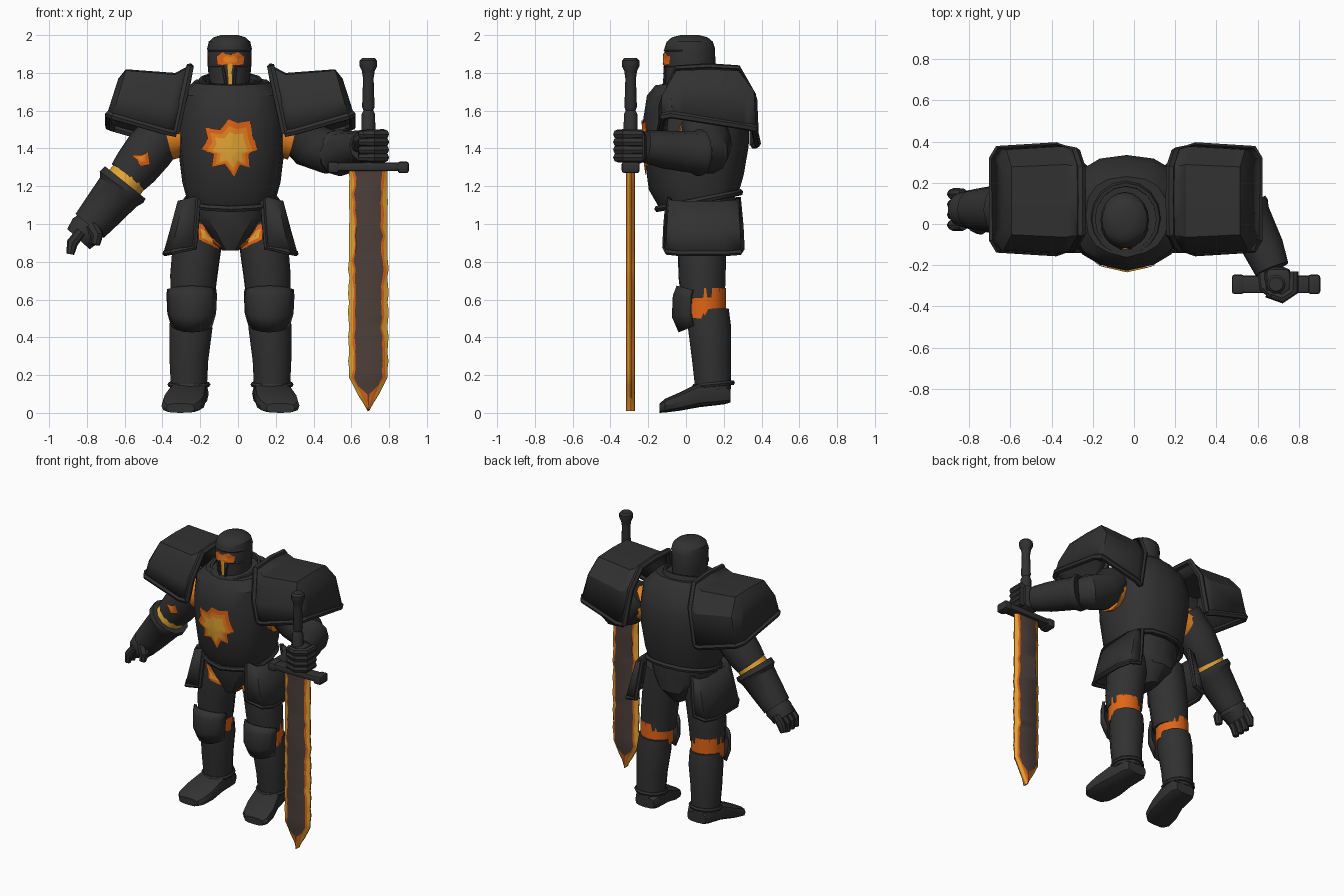
import bpy, bmesh, math, random
from mathutils import Vector, Matrix
from mathutils.bvhtree import BVHTree

random.seed(4)
if bpy.data.objects.get("Cube"):
    bpy.data.objects.remove(bpy.data.objects["Cube"])
CX = -0.04          # symmetry plane of the body
made = []


def material(name, rgb):
    m = bpy.data.materials.new(name)
    m.use_nodes = True
    m.diffuse_color = (*rgb, 1)
    bsdf = m.node_tree.nodes["Principled BSDF"]
    bsdf.inputs["Base Color"].default_value = (*rgb, 1)
    bsdf.inputs["Roughness"].default_value = 0.7
    return m


IRON = material("charcoal iron", (0.031, 0.031, 0.031))
STEEL = material("brown steel", (0.075, 0.05, 0.042))
ORANGE = material("ember orange", (0.75, 0.13, 0.008))
AMBER = material("amber", (0.8, 0.23, 0.015))
GOLD = material("molten gold", (0.78, 0.38, 0.035))


def add(name, bm, mats, normals=True):
    if normals:
        bmesh.ops.recalc_face_normals(bm, faces=bm.faces)
    me = bpy.data.meshes.new(name)
    bm.to_mesh(me)
    bm.free()
    for m in mats:
        me.materials.append(m)
    ob = bpy.data.objects.new(name, me)
    bpy.context.collection.objects.link(ob)
    made.append(ob)
    return ob


def loft(name, rings, mats=(IRON,), closed=True, caps=True, paint=None, thick=0):
    """Skin a list of equal point rings; open strips get a thickness."""
    bm = bmesh.new()
    vs = [[bm.verts.new(p) for p in r] for r in rings]
    n = len(vs[0])
    for a, b in zip(vs, vs[1:]):
        for i in range(n if closed else n - 1):
            j = (i + 1) % n
            f = bm.faces.new((a[i], a[j], b[j], b[i]))
            f.material_index = paint(i) if paint else 0
    if caps:
        bm.faces.new(vs[0])
        bm.faces.new(vs[-1])
    ob = add(name, bm, mats)
    if thick:
        mod = ob.modifiers.new("thickness", "SOLIDIFY")
        mod.thickness, mod.offset = thick, 0
    return ob


def oval(cx, cy, z, rx, ry, n=16, p=1.0, tilt=0.0, keel=0.0):
    pts = []
    for i in range(n):
        a = math.tau * i / n
        c, s = math.cos(a), math.sin(a)
        x = math.copysign(abs(c) ** p, c) * rx
        y = math.copysign(abs(s) ** p, s) * ry
        if i == n * 3 // 4:
            y -= keel
        pts.append(Vector((cx + x, cy + y, z + tilt * y)))
    return pts


def limb(name, path, mat=IRON, n=12):
    """Tapered tube through (x, y, z, radius) stations."""
    pts = [Vector(p[:3]) for p in path]
    rings, q, last = [], None, None
    for i, p in enumerate(pts):
        t = (pts[min(i + 1, len(pts) - 1)] - pts[max(i - 1, 0)]).normalized()
        q = t.to_track_quat("Z", "Y") if q is None else last.rotation_difference(t) @ q
        last = t
        rings.append([p + q @ v for v in oval(0, 0, 0, path[i][3], path[i][3], n)])
    return loft(name, rings, (mat,))


def trim(name, pts, r, cyclic=False, mat=IRON):
    """Rolled edge along a path."""
    cu = bpy.data.curves.new(name, "CURVE")
    cu.dimensions, cu.bevel_depth, cu.bevel_resolution, cu.use_fill_caps = "3D", r, 1, True
    sp = cu.splines.new("POLY")
    sp.points.add(len(pts) - 1)
    for s, p in zip(sp.points, pts):
        s.co = (*p, 1)
    sp.use_cyclic_u = cyclic
    tmp = bpy.data.objects.new(name + " path", cu)
    bpy.context.collection.objects.link(tmp)
    bpy.context.view_layer.update()
    me = bpy.data.meshes.new_from_object(tmp.evaluated_get(bpy.context.evaluated_depsgraph_get()))
    bpy.data.objects.remove(tmp)
    me.materials.clear()
    me.materials.append(mat)
    ob = bpy.data.objects.new(name, me)
    bpy.context.collection.objects.link(ob)
    made.append(ob)


def block(name, loc, size, bevel=0.015):
    bm = bmesh.new()
    bmesh.ops.create_cube(bm, size=1, matrix=Matrix.Translation(loc) @ Matrix.Diagonal((*size, 1)))
    bmesh.ops.bevel(bm, geom=bm.edges[:], offset=bevel, segments=2, affect="EDGES", profile=0.5)
    add(name, bm, (IRON,))


def decal(name, targets, centre, outline, bands):
    """Thin glowing patch laid on the front of the target parts."""
    trees = [BVHTree.FromPolygons([v.co for v in t.data.vertices],
                                  [p.vertices[:] for p in t.data.polygons]) for t in targets]

    def drop(x, z):
        hits = [t.ray_cast(Vector((x, -2, z)), Vector((0, 1, 0)))[0] for t in trees]
        ys = [h.y for h in hits if h]
        return (x, (min(ys) if ys else 0) - 0.008, z)
    c, o = Vector(centre), [Vector(p) for p in outline]
    dense = [a.lerp(b, k / 3) for a, b in zip(o, o[1:] + o[:1]) for k in range(3)]
    bm = bmesh.new()
    mid = bm.verts.new(drop(*c))
    prev, n = None, len(dense)
    for k, (f, _) in enumerate(bands):
        ring = [bm.verts.new(drop(*c.lerp(p, f))) for p in dense]
        for i in range(n):
            j = (i + 1) % n
            quad = (mid, ring[i], ring[j]) if prev is None else (prev[i], ring[i], ring[j], prev[j])
            bm.faces.new(quad).material_index = k
        prev = ring
    add(name, bm, [m for _, m in bands], normals=False)


# Torso, waist hem, pelvis
torso = loft("breastplate", [oval(CX + 0.005, cy, z, rx, ry, 16, 0.82, t, 0.012) for z, cy, rx, ry, t in (
    (1.13, 0.075, 0.235, 0.205, 0.2), (1.22, 0.06, 0.26, 0.245, 0.15), (1.4, 0.06, 0.282, 0.272, 0.05),
    (1.55, 0.06, 0.288, 0.275, 0), (1.68, 0.055, 0.275, 0.25, 0), (1.755, 0.04, 0.2, 0.19, 0.1))])
trim("waist_hem", oval(CX + 0.005, 0.075, 1.125, 0.24, 0.21, 16, 0.82, 0.2, 0.015), 0.018, True)
pelvis = loft("pelvis", [oval(CX, cy, z, rx, ry, 12, 0.85) for z, cy, rx, ry in (
    (1.16, 0.07, 0.21, 0.19), (1.04, 0.075, 0.21, 0.185), (0.96, 0.08, 0.14, 0.18), (0.86, 0.06, 0.045, 0.12))])

# Collar, neck and the glow between them
loft("collar", [oval(CX, 0.025, z, rx, ry, 16, 1, 0.2, 0.015) for z, rx, ry in (
    (1.68, 0.19, 0.2), (1.77, 0.165, 0.175), (1.77, 0.148, 0.158), (1.68, 0.148, 0.155))], caps=False)
loft("neck_glow", [oval(CX, 0.025, z, 0.15, 0.157, 16, 1, 0.15) for z in (1.69, 1.74)], (ORANGE,))
loft("neck_guard", [oval(CX, 0.028, z, 0.13, 0.137, 20, 1, 0.15) for z in (1.69, 1.745)])

# Helmet with glowing visor
helmet = loft("helmet", [oval(CX - 0.005, 0.02, z, rx, ry, 20) for z, rx, ry in (
    (1.7, 0.102, 0.125), (1.83, 0.115, 0.136), (1.93, 0.118, 0.134),
    (1.965, 0.11, 0.122), (1.988, 0.085, 0.095), (2.0, 0.045, 0.05))])
decal("visor_glow", [helmet], (-0.042, 1.87), [
    (0.0, 1.842), (0.03, 1.845), (0.035, 1.885), (0.0, 1.91), (-0.042, 1.895), (-0.085, 1.91),
    (-0.115, 1.885), (-0.11, 1.845), (-0.08, 1.842)], [(0.5, AMBER), (1, ORANGE)])
decal("visor_slot_glow", [helmet], (-0.043, 1.79), [
    (-0.053, 1.73), (-0.032, 1.73), (-0.03, 1.85), (-0.056, 1.85)], [(1, GOLD)])
face = oval(CX - 0.005, 0.02, 1.836, 0.114, 0.134, 20)
for name, pts in (("brow_ridge", oval(CX - 0.005, 0.02, 1.92, 0.114, 0.13, 20)[11:20]),
                  ("right_visor_edge", face[11:15] + [(-0.062, -0.117, 1.73)]),
                  ("left_visor_edge", [(-0.022, -0.117, 1.73)] + face[16:20])):
    trim(name, pts, 0.008)

# Jagged chest breach
star = [(-0.175, 1.51), (-0.095, 1.5), (-0.05, 1.555), (0, 1.535), (0.065, 1.545), (0.075, 1.475), (0.105, 1.395),
        (0.055, 1.37), (0.06, 1.3), (0.01, 1.315), (-0.02, 1.25), (-0.07, 1.315), (-0.14, 1.3), (-0.13, 1.37),
        (-0.195, 1.395), (-0.16, 1.45)]
decal("chest_breach", [torso], (-0.035, 1.375), star[::-1], [(0.3, GOLD), (0.62, GOLD), (0.8, AMBER), (1, ORANGE)])

thighs = {}
for s, side in ((1, "left_"), (-1, "right_")):
    def X(u):
        return CX + s * u

    # Legs
    thighs[side] = limb(side + "thigh", [(X(u), y, z, r) for u, y, z, r in (
        (0.15, 0.09, 1.06, 0.125), (0.175, 0.085, 0.9, 0.132), (0.195, 0.085, 0.72, 0.127), (0.2, 0.09, 0.605, 0.118))])
    limb(side + "knee_glow", [(X(0.205), 0.1, z, 0.111) for z in (0.66, 0.5)], ORANGE)
    limb(side + "shin", [(X(u), y, z, r) for u, y, z, r in (
        (0.205, 0.12, 0.545, 0.11), (0.21, 0.125, 0.45, 0.118), (0.22, 0.135, 0.28, 0.106), (0.22, 0.145, 0.12, 0.098))])
    trim(side + "ankle_cuff", oval(X(0.22), 0.145, 0.15, 0.1, 0.1, 12, 1, 0.1), 0.014, True)

    # Knee guard shell
    loft(side + "knee_guard", [[(X(0.205 + rx * math.sin(a)), 0.085 - ry * math.cos(a),
                                 z + dz * math.cos(a)) for a in [math.radians(d) for d in range(-66, 67, 22)]]
                               for z, rx, ry, dz in ((0.48, 0.11, 0.115, -0.05), (0.54, 0.132, 0.15, -0.03),
                                                     (0.61, 0.137, 0.145, 0.01), (0.64, 0.135, 0.125, 0.03))],
         closed=False, caps=False, thick=0.02)

    # Boot, lofted heel to toe
    loft(side + "boot", [[(X(u) + v.x, y, v.y) for v in oval(0, (lo + hi) / 2, 0, w, (hi - lo) / 2, 12, 0.6)]
                         for y, u, w, lo, hi in ((0.235, 0.21, 0.075, 0.055, 0.13), (0.2, 0.21, 0.095, 0.045, 0.16),
                                                 (0.07, 0.225, 0.1, 0.03, 0.16), (-0.03, 0.245, 0.113, 0.012, 0.11),
                                                 (-0.11, 0.26, 0.105, 0.002, 0.075), (-0.14, 0.265, 0.075, 0.0, 0.05))])

    # Hip guard wrapping front to back
    hip = [(0.0, -0.11), (0.75, -0.1), (1.0, -0.03), (1.0, 0.2), (0.8, 0.285), (0.3, 0.295)]
    rows = [[(X(u0 + (u1 - u0) * f), 0.09 + (y - 0.09) * k, z - 0.03 * f) for f, y in hip]
            for z, u0, u1, k in ((1.15, 0.17, 0.27, 0.9), (1.0, 0.18, 0.31, 0.97), (0.875, 0.19, 0.345, 1.0))]
    loft(side + "hip_guard", rows, closed=False, caps=False, thick=0.02)
    trim(side + "hip_hem", [rows[0][0], rows[1][0]] + rows[2] + [rows[1][-1], rows[0][-1]], 0.016)

    # Shoulder guard: arched sections from the neck outwards, closed by a flat outer wall
    arch = [(-0.14, 0), (-0.138, 0.45), (-0.06, 0.98), (0.12, 1), (0.285, 0.98), (0.37, 0.64), (0.38, 0)]
    rows = []
    for ub, zb, ut, zt, k in ((0.29, 1.45, 0.215, 1.83, 0.92), (0.34, 1.46, 0.29, 1.79, 0.99), (0.62, 1.54, 0.55, 1.81, 0.93),
                              (0.645, 1.55, 0.585, 1.765, 0.76)):
        rows.append([(X(ub + (ut - ub) * h), 0.12 + (y - 0.12) * k, zb + (zt - zb) * h - 0.12 * (y - 0.1) * (1 - h))
                     for y, h in arch])
    wall = [(X(0.645), p[1], 1.55 - 0.12 * (p[1] - 0.1)) for p in rows[-1]]
    loft(side + "shoulder_guard", rows + [wall], closed=False, caps=False, thick=0.02)
    trim(side + "shoulder_rim", rows[0], 0.022)
    trim(side + "shoulder_hem", [r[0] for r in rows] + [r[-1] for r in rows[::-1]], 0.02)
    limb(side + "armpit_glow", [(X(0.2), 0.07, 1.49, 0.115), (X(0.33), 0.08, 1.46, 0.122)], AMBER)

# Groin cracks
for s in (1, -1):
    line = [(0.195, 1.02), (0.15, 1.0), (0.1, 0.93), (0.05, 0.885), (0.06, 0.865), (0.11, 0.89), (0.17, 0.92), (0.17, 0.96)]
    pts = [(CX + s * u, z) for u, z in line]
    decal("groin_glow", [pelvis, *thighs.values()], (CX + s * 0.13, 0.935), pts[::-s], [(0.5, GOLD), (1, ORANGE)])

# Right arm, hanging outwards
sleeve = limb("right_sleeve", [(-0.355, 0.09, 1.53, 0.12), (-0.47, 0.09, 1.39, 0.13), (-0.54, 0.085, 1.3, 0.122),
                               (-0.583, 0.08, 1.248, 0.11)])
limb("right_elbow_glow", [(-0.53, 0.08, 1.31, 0.1), (-0.63, 0.07, 1.18, 0.108)], GOLD)
limb("right_gauntlet", [(-0.597, 0.07, 1.22, 0.138), (-0.617, 0.07, 1.195, 0.142), (-0.633, 0.07, 1.17, 0.124),
                        (-0.73, 0.07, 1.055, 0.108), (-0.785, 0.07, 0.99, 0.098)])
decal("right_elbow_crack", [sleeve], (-0.51, 1.35), [
    (-0.465, 1.315), (-0.475, 1.38), (-0.51, 1.365), (-0.565, 1.365), (-0.535, 1.34), (-0.515, 1.305)],
    [(0.5, AMBER), (1, ORANGE)])
limb("right_palm", [(-0.765, 0.07, 1.02, 0.075), (-0.8, 0.07, 0.97, 0.095), (-0.845, 0.07, 0.92, 0.08)])
for i in range(4):
    y = 0.05 * i - 0.005
    limb("right_finger", [(-0.83, y, 0.96, 0.028), (-0.877, y, 0.9, 0.03), (-0.888, y, 0.84 + 0.012 * (i == 3), 0.021)], n=8)
limb("right_thumb", [(-0.775, 0.0, 0.99, 0.038), (-0.745, -0.02, 0.94, 0.034), (-0.755, -0.025, 0.89, 0.024)], n=8)

# Left arm, reaching forward to the sword
limb("left_sleeve", [(0.275, 0.09, 1.53, 0.12), (0.38, 0.12, 1.42, 0.125), (0.49, 0.11, 1.38, 0.12), (0.53, 0.07, 1.378, 0.1)])
limb("left_gauntlet", [(0.528, 0.085, 1.378, 0.122), (0.54, 0.06, 1.378, 0.125), (0.555, 0.035, 1.38, 0.11),
                       (0.63, -0.12, 1.395, 0.1), (0.67, -0.22, 1.41, 0.085)])
block("left_fist", (0.7, -0.28, 1.41), (0.13, 0.14, 0.18), 0.035)
for i in range(4):
    z = 1.352 + 0.041 * i
    limb("left_finger", [(0.775, -0.23, z, 0.025), (0.773, -0.325, z, 0.027), (0.72, -0.36, z, 0.026), (0.645, -0.335, z, 0.022)], n=8)
limb("left_thumb", [(0.635, -0.24, 1.41, 0.035), (0.64, -0.31, 1.45, 0.032), (0.68, -0.35, 1.48, 0.022)], n=8)

# Sword: chipped blade in colour bands, guard, grip, pommel
SX, SY = 0.69, -0.293
rows = []
for k in range(30):
    z = 0.01 + 1.28 * k / 29
    w = min(0.107, 0.004 + (z - 0.01) * 0.6) * random.uniform(0.93, 1.01)
    sides = []
    for _ in range(2):
        core = w * random.uniform(0.62, 0.76) if z > 0.14 else w * 0.1
        sides.append([w, max(core, w * 0.5) + w * random.uniform(0.06, 0.15), core])
    xs = [-h for h in sides[0]] + sides[1][::-1]
    d = [0.004, 0.018, 0.024, 0.024, 0.018, 0.004]
    rows.append([(SX + x, SY - t, z) for x, t in zip(xs, d)] + [(SX + x, SY + t, z) for x, t in zip(xs[::-1], d)])
tints = [1, 2, 0, 2, 1, 2]
loft("sword_blade", rows, (STEEL, GOLD, ORANGE), paint=lambda i: tints[i % 6])
block("sword_guard", (SX, SY, 1.303), (0.4, 0.085, 0.045), 0.012)
for s in (1, -1):
    block("guard_end", (SX + s * 0.185, SY, 1.3), (0.06, 0.095, 0.062), 0.014)
limb("sword_grip", [(SX, SY, z, r) for z, r in (
    (1.3, 0.04), (1.58, 0.036), (1.6, 0.026), (1.62, 0.033), (1.77, 0.028), (1.81, 0.034),
    (1.835, 0.046), (1.865, 0.046), (1.878, 0.034))])

# Shading: smooth with crisp edges
bpy.ops.object.select_all(action="DESELECT")
for ob in made:
    ob.select_set(True)
bpy.context.view_layer.objects.active = made[0]
bpy.ops.object.shade_smooth_by_angle(angle=math.radians(32))
